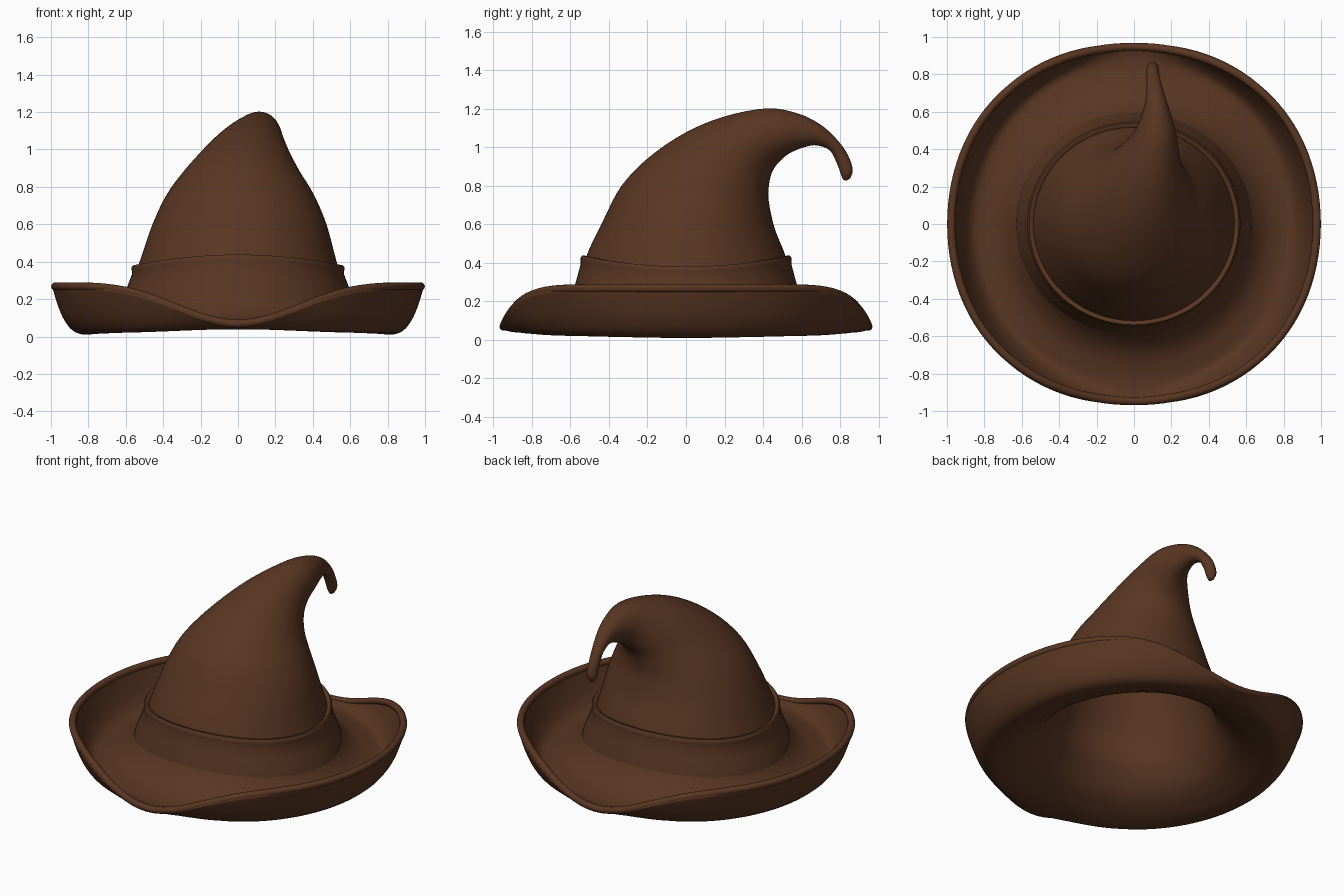
import bpy, math
from mathutils import Vector

if "Cube" in bpy.data.objects:
    bpy.data.objects.remove(bpy.data.objects["Cube"])

SEG = 112

brown = bpy.data.materials.new("dark_brown_felt")
brown.diffuse_color = (0.100, 0.037, 0.016, 1)
brown.use_nodes = True
brown.node_tree.nodes["Principled BSDF"].inputs["Base Color"].default_value = brown.diffuse_color


def spline(pts, steps):
    """Catmull-Rom curve through the points."""
    p = [2 * pts[0] - pts[1]] + pts + [2 * pts[-1] - pts[-2]]
    out = []
    for i in range(1, len(p) - 2):
        a, b, c, d = p[i - 1:i + 3]
        for k in range(steps):
            t = k / steps
            out.append(0.5 * (2 * b + (c - a) * t + (2 * a - 5 * b + 4 * c - d) * t * t
                              + (3 * b - a - 3 * c + d) * t ** 3))
    return out + [pts[-1]]


def sweep(name, column, steps=1, closed=False, tip=None):
    """Skin a surface from one column of points per angle (0 = front, ccw)."""
    cols = []
    for j in range(SEG):
        pts = column(2 * math.pi * j / SEG)
        cols.append(spline(pts, steps) if steps > 1 else pts)
    n = len(cols[0])
    verts = [v for col in cols for v in col]
    faces = []
    for j in range(SEG):
        k = (j + 1) % SEG
        for i in range(n if closed else n - 1):
            m = (i + 1) % n
            faces.append((j * n + i, j * n + m, k * n + m, k * n + i))
    if tip:
        verts.append(Vector(tip))
        for j in range(SEG):
            faces.append((len(verts) - 1, j * n, ((j + 1) % SEG) * n))
    me = bpy.data.meshes.new(name)
    me.from_pydata(verts, [], faces)
    me.materials.append(brown)
    ob = bpy.data.objects.new(name, me)
    bpy.context.collection.objects.link(ob)
    bpy.ops.object.select_all(action='DESELECT')
    ob.select_set(True)
    bpy.context.view_layer.objects.active = ob
    bpy.ops.object.shade_smooth_by_angle(angle=math.radians(50))
    return ob


def saddle(a, side, front):
    """Point on the brim: blends a side (r, z) with a front/back (r, z)."""
    s2 = math.sin(a) ** 2
    f = 1 - (1 - s2) ** 4.5          # edge lifts quickly away from front/back
    g = f if side[0] > 0.85 else s2  # near the head the saddle is gentle
    r = front[0] + (side[0] - front[0]) * s2
    r += 0.02 * max(0, (r - 0.64) / 0.32) ** 3 * math.sin(2 * a) ** 2
    z = front[1] + (side[1] - front[1]) * g
    return Vector((r * math.sin(a), -r * math.cos(a), z))


# Crown rings, tip to base: front y, z / back y, z / x centre, half width
CROWN = [
    (.853, .838, .815, .832, .100, .016),
    (.866, .885, .805, .858, .100, .031),
    (.840, .962, .780, .925, .100, .033),
    (.787, 1.037, .745, .985, .105, .037),
    (.700, 1.117, .680, 1.010, .115, .050),
    (.580, 1.176, .620, 1.002, .120, .073),
    (.420, 1.202, .540, .970, .112, .114),
    (.200, 1.160, .480, .920, .072, .174),
    (.000, 1.078, .445, .865, .042, .235),
    (-.190, .950, .430, .795, .020, .313),
    (-.335, .800, .430, .720, .012, .392),
    (-.430, .620, .460, .580, .008, .465),
    (-.515, .440, .515, .440, .000, .533),
]
# Brim profile, head to edge: side r, z / front r, z
BRIM = [
    (.580, .260, .543, .310), (.618, .170, .588, .228), (.660, .115, .645, .155),
    (.720, .068, .715, .105), (.800, .042, .795, .078), (.862, .055, .865, .070),
    (.908, .115, .905, .073), (.941, .200, .930, .079), (.962, .272, .947, .086),
]


def body_column(a):
    c, s = math.cos(a), math.sin(a)
    pts = []
    for fy, fz, by, bz, xc, hw in CROWN:
        pts.append(Vector((xc + hw * s, (fy + by) / 2 + c * (fy - by) / 2,
                           (fz + bz) / 2 + c * (fz - bz) / 2)))
    pts[-1].z -= 0.06 * s * s
    return pts + [saddle(a, b[:2], b[2:]) for b in BRIM]


# Crown and brim as one hollow felt shell, thicker around the head
body = sweep("crown_and_brim", body_column, steps=4, tip=(.10, .832, .826))
group = body.vertex_groups.new(name="thickness")
rows = (len(body.data.vertices) - 1) // SEG
for i in range(rows):
    k = i / 4
    w = min(1, max(0.3, 0.3 + 0.7 * (k - 4) / 4))
    if k > 13:
        w = max(0.42, 1 - 0.58 * (k - 13) / 3)
    group.add([j * rows + i for j in range(SEG)], w, 'REPLACE')
sol = body.modifiers.new("felt_thickness", 'SOLIDIFY')
sol.thickness = 0.075
sol.offset = -1
sol.vertex_group = "thickness"

# Hat band with a soft upper lip: side r, z / front r, z
BAND = [
    (.533, .365, .510, .425), (.545, .380, .525, .437), (.560, .381, .539, .438),
    (.569, .370, .547, .427), (.568, .352, .547, .410), (.566, .335, .547, .395),
    (.594, .262, .564, .330), (.622, .190, .590, .240), (.630, .160, .594, .220),
    (.575, .260, .543, .310),
]
sweep("hat_band", lambda a: [saddle(a, b[:2], b[2:]) for b in BAND], closed=True)


# Rolled bead along the brim edge
def rim_column(a):
    c = saddle(a, (.977, .268), (.947, .069))
    out = Vector((math.sin(a), -math.cos(a), 0))
    up = Vector((0, 0, 1))
    return [c + 0.022 * (out * math.sin(t) + up * math.cos(t))
            for t in [2 * math.pi * k / 12 for k in range(12)]]


sweep("brim_rim", rim_column, closed=True)
